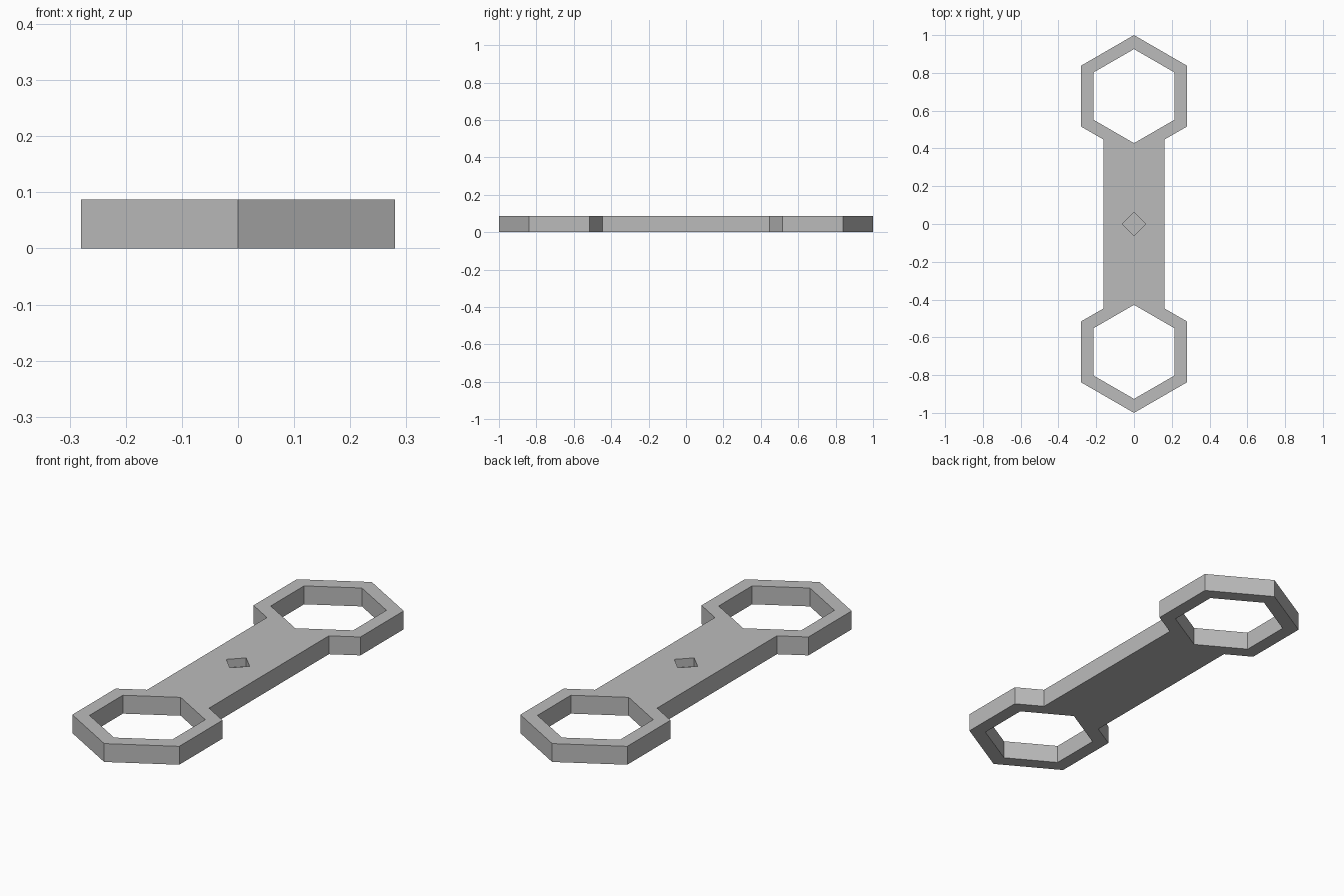
import bpy
import bmesh
from math import cos, sin, tau, sqrt

if "Cube" in bpy.data.objects:
    bpy.data.objects.remove(bpy.data.objects["Cube"], do_unlink=True)

HEIGHT = 0.087
RING_Y = 0.677       # centre of each hexagonal end
RING_R = 0.323       # outer corner radius
HOLE_R = 0.249       # inner corner radius
HANDLE = 0.162       # half width of the handle
MARK_R, MARK_DEPTH = 0.061, 0.04

grey = bpy.data.materials.new("metal_grey")
grey.use_nodes = True
colour = (0.5, 0.5, 0.5, 1)
grey.diffuse_color = colour
grey.node_tree.nodes["Principled BSDF"].inputs["Base Color"].default_value = colour


def ngon(sides, radius, y=0):
    """Regular polygon with a corner on +y, listed clockwise."""
    return [(radius * sin(tau * i / sides), y + radius * cos(tau * i / sides))
            for i in range(sides)]


def prism(name, outline, z0, z1):
    """Extrude a flat outline between two heights."""
    bm = bmesh.new()
    face = bm.faces.new([bm.verts.new((x, y, z0)) for x, y in outline])
    top = bmesh.ops.extrude_face_region(bm, geom=[face])["geom"]
    bmesh.ops.translate(bm, vec=(0, 0, z1 - z0),
                        verts=[v for v in top if isinstance(v, bmesh.types.BMVert)])
    bmesh.ops.recalc_face_normals(bm, faces=bm.faces)
    mesh = bpy.data.meshes.new(name)
    bm.to_mesh(mesh)
    bm.free()
    mesh.materials.append(grey)
    obj = bpy.data.objects.new(name, mesh)
    bpy.context.collection.objects.link(obj)
    return obj


# Wrench outline: half of it, from the handle joint round one end, then rotated
joint_y = RING_Y - RING_R + HANDLE / sqrt(3)
hexagon = ngon(6, RING_R, RING_Y)
half = [(-HANDLE, joint_y), hexagon[4], hexagon[5], hexagon[0],
        hexagon[1], hexagon[2], (HANDLE, joint_y)]
wrench = prism("wrench_body", half + [(-x, -y) for x, y in half], 0, HEIGHT)

# Hexagonal openings and the shallow diamond recess
cutters = [prism("hex_cutter", ngon(6, HOLE_R, s * RING_Y), -0.1, 0.2) for s in (1, -1)]
cutters.append(prism("diamond_cutter", ngon(4, MARK_R), HEIGHT - MARK_DEPTH, 0.2))

bpy.context.view_layer.objects.active = wrench
for cutter in cutters:
    cutter.hide_render = True
    mod = wrench.modifiers.new("cut", "BOOLEAN")
    mod.operation = "DIFFERENCE"
    mod.solver = "EXACT"
    mod.object = cutter
    bpy.ops.object.modifier_apply(modifier=mod.name)
    bpy.data.objects.remove(cutter, do_unlink=True)
